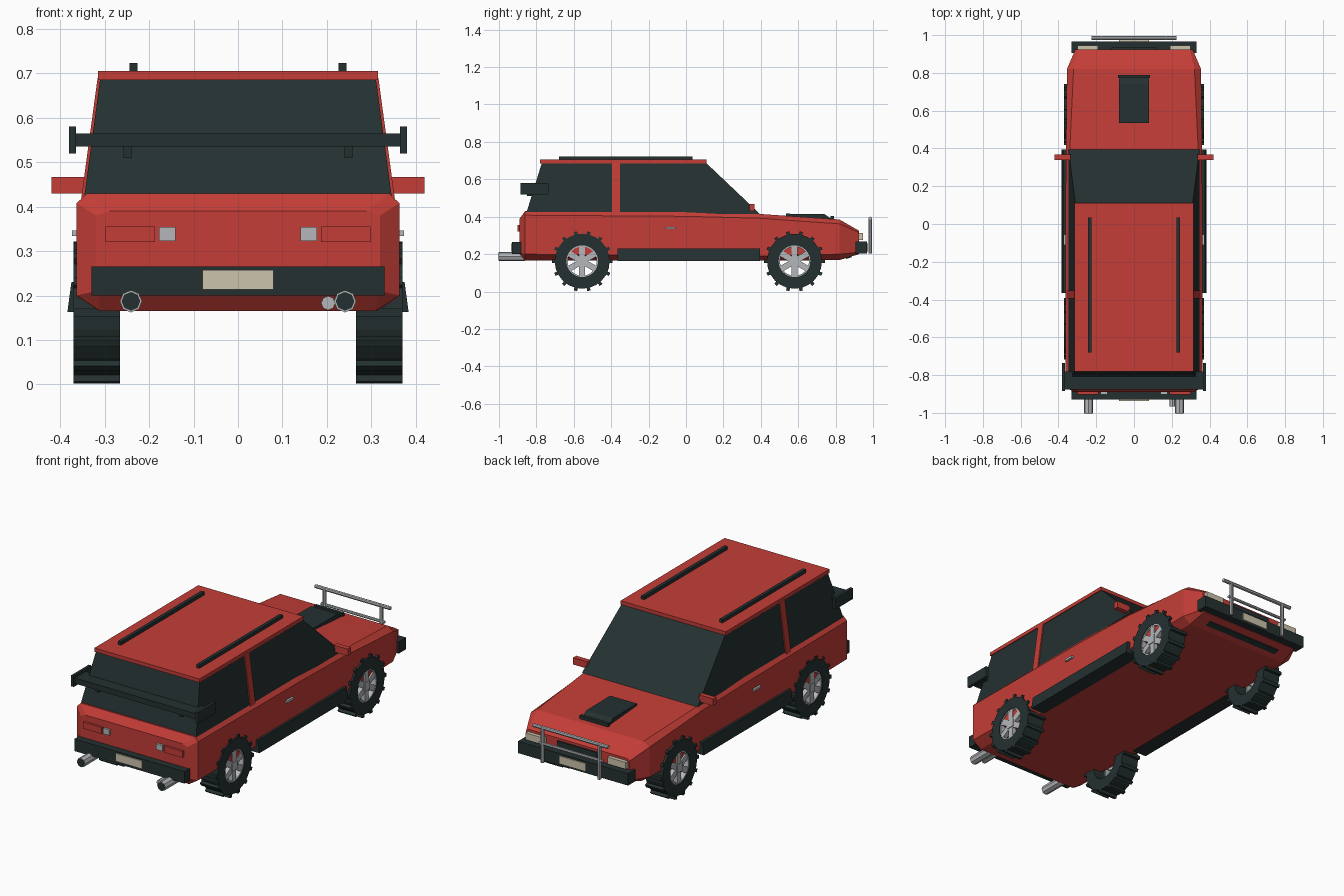
import bpy, bmesh, math
from mathutils import Matrix, Vector

if "Cube" in bpy.data.objects:
    bpy.data.objects.remove(bpy.data.objects["Cube"])


def mat(name, rgb):
    m = bpy.data.materials.new(name)
    m.diffuse_color = (*rgb, 1)
    m.use_nodes = True
    m.node_tree.nodes["Principled BSDF"].inputs["Base Color"].default_value = m.diffuse_color
    return m


RED = mat("red paint", (0.55, 0.047, 0.038))
DARK = mat("dark trim and glass", (0.018, 0.03, 0.03))
SILVER = mat("silver metal", (0.46, 0.47, 0.49))
CREAM = mat("cream lamp", (0.60, 0.55, 0.41))


def finish(name, bm, m):
    bmesh.ops.recalc_face_normals(bm, faces=bm.faces)
    me = bpy.data.meshes.new(name)
    bm.to_mesh(me)
    bm.free()
    me.materials.append(m)
    ob = bpy.data.objects.new(name, me)
    bpy.context.collection.objects.link(ob)
    return ob


def loft(name, rings, m):
    """Skin a list of equal-length point rings and cap both ends."""
    bm = bmesh.new()
    vs = [[bm.verts.new(p) for p in r] for r in rings]
    n = len(rings[0])
    for a, b in zip(vs, vs[1:]):
        for i in range(n):
            j = (i + 1) % n
            bm.faces.new((a[i], a[j], b[j], b[i]))
    bm.faces.new(vs[0])
    bm.faces.new(vs[-1])
    return finish(name, bm, m)


def box(name, x, y, z, m):
    """Box from (min, max) ranges."""
    return loft(name, [[(x[0], y[0], h), (x[1], y[0], h), (x[1], y[1], h), (x[0], y[1], h)]
                       for h in z], m)


def pair(name, x, y, z, m):
    for s, side in ((1, "right"), (-1, "left")):
        box(f"{name}_{side}", sorted((s * x[0], s * x[1])), y, z, m)


def tube(name, p, q, r, m, n=8):
    p, q = Vector(p), Vector(q)
    bm = bmesh.new()
    rot = (q - p).to_track_quat('Z', 'Y').to_matrix().to_4x4()
    bmesh.ops.create_cone(bm, cap_ends=True, segments=n, radius1=r, radius2=r,
                          depth=(q - p).length, matrix=Matrix.Translation((p + q) / 2) @ rot)
    return finish(name, bm, m)


# Lower body: y, (half width, z) at sill bottom, sill, shoulder and top
BODY = [
    (-0.89, (0.315, 0.20), (0.32, 0.21), (0.32, 0.38), (0.29, 0.39)),
    (-0.86, (0.31, 0.165), (0.363, 0.20), (0.363, 0.408), (0.34, 0.43)),
    (0.00, (0.32, 0.165), (0.363, 0.19), (0.363, 0.402), (0.345, 0.425)),
    (0.39, (0.32, 0.165), (0.360, 0.19), (0.360, 0.392), (0.34, 0.415)),
    (0.82, (0.31, 0.168), (0.355, 0.20), (0.355, 0.362), (0.32, 0.385)),
    (0.925, (0.30, 0.20), (0.31, 0.21), (0.31, 0.315), (0.295, 0.325)),
]
loft("body", [[(x, y, z) for x, z in pts] + [(-x, y, z) for x, z in reversed(pts)]
              for y, *pts in BODY], RED)

# Glass cabin, roof and door pillars
loft("cabin_glass", [[(-w, a, z), (w, a, z), (w, b, z), (-w, b, z)]
                     for w, a, b, z in ((0.347, -0.855, 0.395, 0.415), (0.31, -0.77, 0.105, 0.69))], DARK)
box("roof", (-0.315, 0.315), (-0.78, 0.11), (0.685, 0.705), RED)
for s, side in ((1, "right"), (-1, "left")):
    loft("door_pillar_" + side,
         [[(s * (w - 0.02), -0.395, z), (s * (w + 0.006), -0.395, z),
           (s * (w + 0.006), -0.353, z), (s * (w - 0.02), -0.353, z)]
          for w, z in ((0.348, 0.41), (0.31, 0.69))], RED)
pair("roof_rail", (0.226, 0.244), (-0.68, 0.035), (0.70, 0.723), DARK)

# Rear spoiler
box("spoiler_wing", (-0.37, 0.37), (-0.875, -0.78), (0.535, 0.565), DARK)
pair("spoiler_end", (0.365, 0.38), (-0.885, -0.735), (0.52, 0.58), DARK)
pair("spoiler_mount", (0.24, 0.258), (-0.85, -0.79), (0.51, 0.54), DARK)

# Mirrors, handles and sills
pair("mirror", (0.335, 0.42), (0.34, 0.367), (0.43, 0.467), RED)
pair("door_handle", (0.355, 0.374), (-0.11, -0.055), (0.334, 0.346), SILVER)
for s, side in ((1, "right"), (-1, "left")):
    loft("side_skirt_" + side, [[(s * x, y, z) for x, z in
         ((0.30, 0.163), (0.384, 0.163), (0.375, 0.23), (0.30, 0.23))] for y in (-0.365, 0.395)], DARK)

# Hood scoop
loft("hood_scoop", [[(x, y, z) for y, z in ((0.535, 0.37), (0.535, 0.416), (0.74, 0.414),
                                            (0.775, 0.39), (0.775, 0.36))] for x in (-0.08, 0.08)], DARK)
box("scoop_lip", (-0.086, 0.086), (0.772, 0.79), (0.37, 0.405), DARK)

# Bumpers, plates and lamps
box("rear_bumper", (-0.33, 0.33), (-0.93, -0.87), (0.20, 0.265), DARK)
box("front_bumper", (-0.33, 0.33), (0.905, 0.967), (0.203, 0.267), DARK)
box("rear_plate", (-0.08, 0.08), (-0.936, -0.925), (0.214, 0.257), CREAM)
box("front_plate", (-0.08, 0.08), (0.96, 0.973), (0.214, 0.257), CREAM)
pair("tail_lamp", (0.187, 0.298), (-0.902, -0.88), (0.32, 0.355), RED)
pair("reverse_lamp", (0.141, 0.178), (-0.902, -0.88), (0.323, 0.354), SILVER)
pair("headlamp", (0.19, 0.30), (0.90, 0.945), (0.275, 0.312), CREAM)
box("grille", (-0.12, 0.12), (0.90, 0.935), (0.275, 0.312), DARK)
loft("chin_intake", [[(x, y, z) for y, z in ((0.855, 0.174), (0.855, 0.184), (0.885, 0.193),
                                             (0.885, 0.183))] for x in (-0.23, 0.23)], DARK)

# Front guard bar
tube("guard_top_bar", (-0.225, 0.985, 0.39), (0.225, 0.985, 0.39), 0.01, SILVER)
tube("guard_lower_bar", (-0.19, 0.985, 0.305), (0.19, 0.985, 0.305), 0.008, SILVER)
for s in (-1, 1):
    tube("guard_post", (s * 0.17, 0.985, 0.203), (s * 0.17, 0.985, 0.395), 0.01, SILVER)

# Exhausts
for s in (-1, 1):
    tube("exhaust_pipe", (s * 0.241, -1.0, 0.187), (s * 0.241, -0.86, 0.187), 0.025, SILVER)
    tube("exhaust_hole", (s * 0.241, -1.002, 0.187), (s * 0.241, -0.99, 0.187), 0.021, DARK)
tube("small_exhaust", (0.203, -0.965, 0.183), (0.203, -0.86, 0.183), 0.016, SILVER)


def ring(bm, x0, x1, r0, r1, n=24):
    """Open ring with rectangular section about the x axis."""
    sec = ((x0, r0), (x1, r0), (x1, r1), (x0, r1))
    vs = [[bm.verts.new((x, r * math.cos(math.tau * i / n), r * math.sin(math.tau * i / n)))
           for x, r in sec] for i in range(n)]
    for i in range(n):
        a, b = vs[i], vs[(i + 1) % n]
        for k in range(4):
            bm.faces.new((a[k], a[(k + 1) % 4], b[(k + 1) % 4], b[k]))


def block(bm, angle, centre, size):
    bmesh.ops.create_cube(bm, size=1, matrix=Matrix.Rotation(angle, 4, 'X')
                          @ Matrix.Translation(centre) @ Matrix.Diagonal((*size, 1)))


def wheel(label, s, y):
    """Lugged tyre with a six-spoke rim."""
    tyre, rim = bmesh.new(), bmesh.new()
    ring(tyre, -0.052, 0.052, 0.085, 0.147)
    for i in range(14):
        block(tyre, math.tau * (i + 0.5) / 14, (0, 0, 0.151), (0.105, 0.018, 0.022))
    ring(rim, 0.02, 0.049, 0.078, 0.087)
    for i in range(6):
        block(rim, math.tau * i / 6, (0.036, 0, 0.044), (0.024, 0.032, 0.082))
    block(rim, 0, (0.037, 0, 0), (0.03, 0.045, 0.045))
    for part, bm, m in (("tyre_", tyre, DARK), ("rim_", rim, SILVER)):
        ob = finish(part + label, bm, m)
        ob.location = (s * 0.318, y, 0.162)
        if s < 0:
            ob.rotation_euler.z = math.pi


for s, side in ((1, "right"), (-1, "left")):
    wheel("rear_" + side, s, -0.555)
    wheel("front_" + side, s, 0.58)
